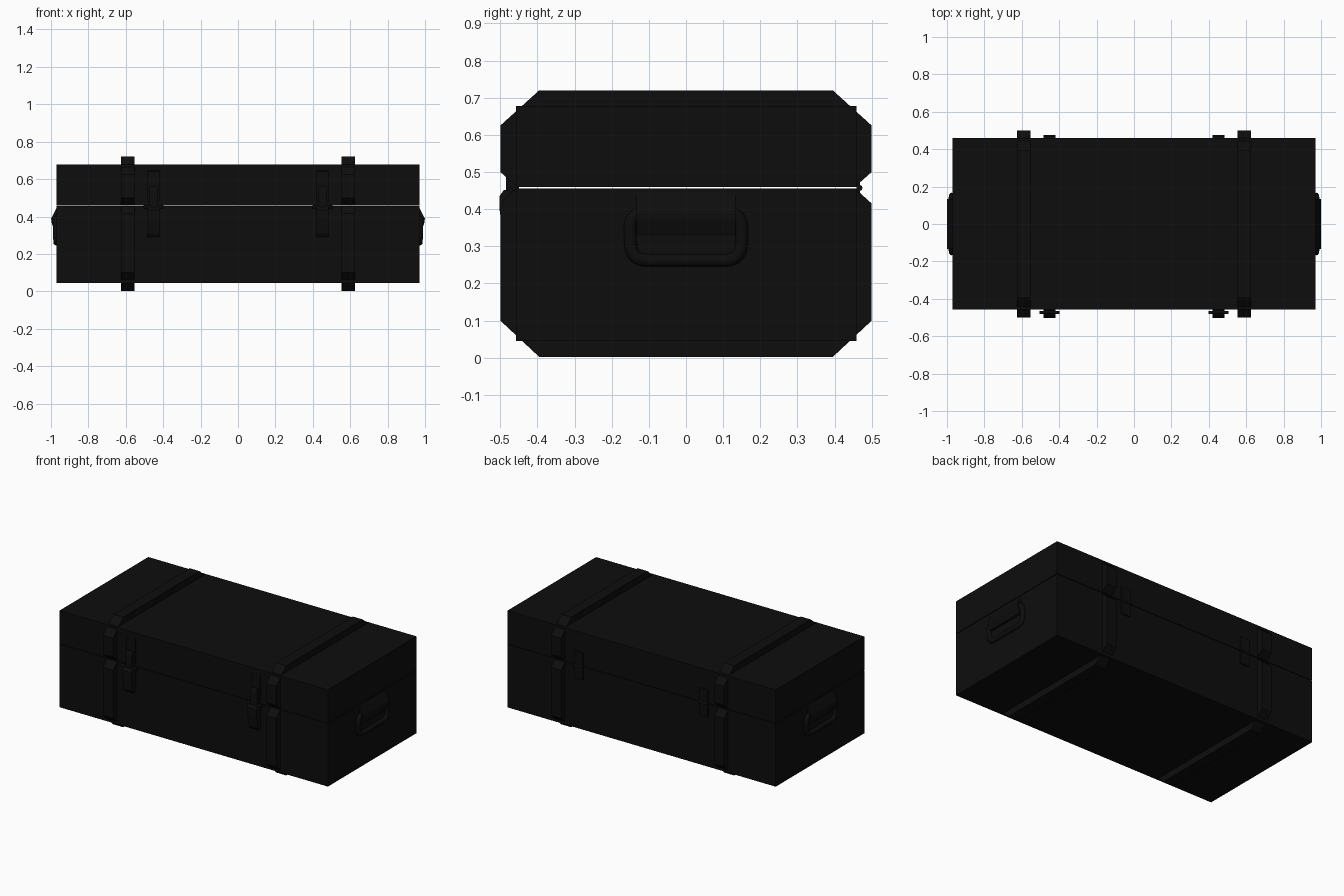
import bpy, bmesh, math
from mathutils import Vector

if "Cube" in bpy.data.objects:
    bpy.data.objects.remove(bpy.data.objects["Cube"])

black = bpy.data.materials.new("matte black")
black.diffuse_color = (0.004, 0.004, 0.004, 1)
black.use_nodes = True
black.node_tree.nodes["Principled BSDF"].inputs["Base Color"].default_value = black.diffuse_color


def finish(name, bm, smooth=False):
    bmesh.ops.recalc_face_normals(bm, faces=bm.faces)
    me = bpy.data.meshes.new(name)
    bm.to_mesh(me)
    bm.free()
    me.materials.append(black)
    ob = bpy.data.objects.new(name, me)
    bpy.context.collection.objects.link(ob)
    if smooth:
        bpy.ops.object.select_all(action='DESELECT')
        ob.select_set(True)
        bpy.context.view_layer.objects.active = ob
        bpy.ops.object.shade_smooth_by_angle(angle=math.radians(40))
    return ob


def prism(name, pts, vec):
    """Extrude a closed 3D outline along vec."""
    bm = bmesh.new()
    f = bm.faces.new([bm.verts.new(p) for p in pts])
    r = bmesh.ops.extrude_face_region(bm, geom=[f])
    bmesh.ops.translate(bm, vec=vec, verts=[v for v in r['geom'] if isinstance(v, bmesh.types.BMVert)])
    return finish(name, bm)


def x_prism(name, profile, xc, w):
    """Extrude a (y, z) profile to width w around x = xc."""
    return prism(name, [(xc - w / 2, y, z) for y, z in profile], (w, 0, 0))


def box(name, x0, x1, y0, y1, z0, z1):
    return x_prism(name, [(y0, z0), (y1, z0), (y1, z1), (y0, z1)], (x0 + x1) / 2, x1 - x0)


def cylinder_x(name, xc, y, z, r, w, n=12):
    pts = [(y + r * math.cos(i * math.tau / n), z + r * math.sin(i * math.tau / n)) for i in range(n)]
    return x_prism(name, pts, xc, w)


def mirrored(half):
    return half + [(-y, z) for y, z in reversed(half)]


# case halves with a thin gap between them
box("case_base", -0.97, 0.97, -0.457, 0.459, 0.045, 0.456)
box("case_lid", -0.97, 0.97, -0.457, 0.459, 0.460, 0.677)

for s, side in ((-1, "left"), (1, "right")):
    # raised bands around both halves
    xs = 0.59 * s
    x_prism(f"base_band_{side}", mirrored([(0.395, 0.002), (0.5, 0.1), (0.5, 0.415), (0.457, 0.454)]), xs, 0.072)
    x_prism(f"lid_band_{side}", mirrored([(0.457, 0.462), (0.5, 0.5), (0.5, 0.625), (0.395, 0.72)]), xs, 0.072)

    # front latch: lid catch, lever, axle and hook
    xl = 0.452 * s
    x_prism(f"latch_catch_{side}", [(-0.45, 0.48), (-0.466, 0.48), (-0.466, 0.64), (-0.45, 0.65)], xl, 0.066)
    x_prism(f"latch_hook_{side}", [(-0.45, 0.45), (-0.484, 0.45), (-0.484, 0.53), (-0.475, 0.56), (-0.45, 0.56)], xl, 0.045)
    x_prism(f"latch_lever_{side}", [(-0.45, 0.295), (-0.476, 0.29), (-0.49, 0.31), (-0.502, 0.40),
                                    (-0.502, 0.435), (-0.49, 0.452), (-0.45, 0.452)], xl, 0.066)
    cylinder_x(f"latch_axle_{side}", xl, -0.474, 0.452, 0.008, 0.108)

    # back hinge: two leaves and a knuckle
    box(f"hinge_base_leaf_{side}", xl - 0.032, xl + 0.032, 0.45, 0.468, 0.37, 0.454)
    box(f"hinge_lid_leaf_{side}", xl - 0.032, xl + 0.032, 0.45, 0.468, 0.460, 0.55)
    cylinder_x(f"hinge_knuckle_{side}", xl, 0.467, 0.457, 0.008, 0.066)

    # handle mount on the end face
    mount = [(0.96, 0.45), (0.97, 0.445), (0.999, 0.39), (0.997, 0.37), (0.985, 0.332), (0.96, 0.332)]
    prism(f"handle_mount_{side}", [(s * x, -0.133, z) for x, z in mount], (0, 0.266, 0))

    # swinging loop handle, swept round tube
    corners = [(-0.152, 0.39), (-0.148, 0.262), (0.148, 0.262), (0.152, 0.39)]
    path = []
    for i, c in enumerate(corners):
        p, a, b = Vector(c), Vector(corners[i - 1]), Vector(corners[(i + 1) % 4])
        p0, p1 = p + (a - p).normalized() * 0.045, p + (b - p).normalized() * 0.045
        for k in range(6):
            t = k / 5
            path.append(p0 * (1 - t) ** 2 + p * 2 * t * (1 - t) + p1 * t * t)
    bm = bmesh.new()
    rings = []
    n = len(path)
    for i, p in enumerate(path):
        d = (path[(i + 1) % n] - path[i - 1]).normalized()
        nrm = Vector((d.y, -d.x))
        x = 0.971 + 0.004 * (p.y - 0.25) / 0.14
        ring = []
        for k in range(12):
            a = k * math.tau / 12
            q = p + nrm * 0.017 * math.cos(a)
            ring.append(bm.verts.new((s * (x + 0.016 * math.sin(a)), q.x, q.y)))
        rings.append(ring)
    for i in range(n):
        for k in range(12):
            r0, r1, k1 = rings[i], rings[(i + 1) % n], (k + 1) % 12
            bm.faces.new((r0[k], r0[k1], r1[k1], r1[k]))
    finish(f"handle_loop_{side}", bm, True)
